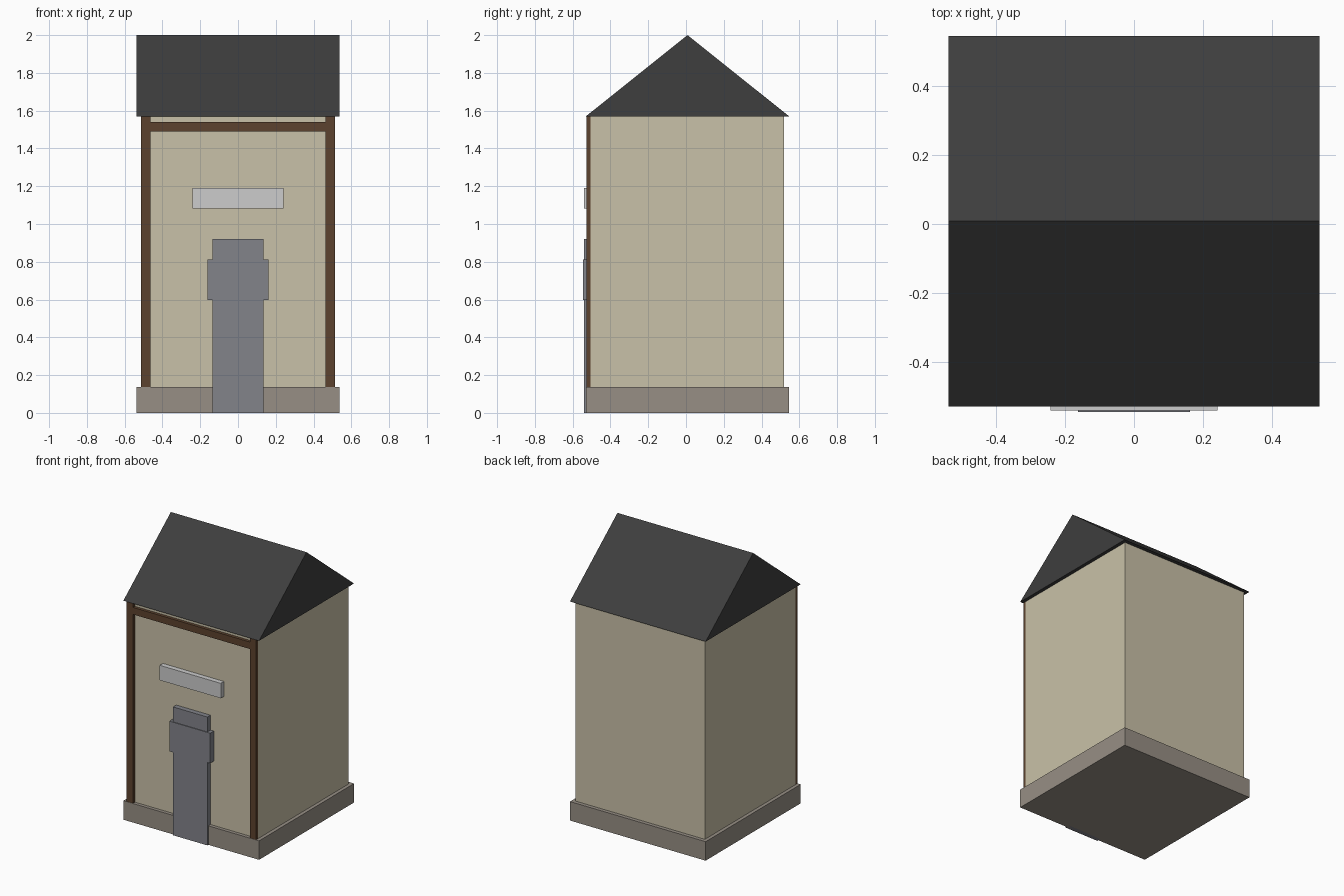
import bpy

if "Cube" in bpy.data.objects:
    bpy.data.objects.remove(bpy.data.objects["Cube"])


def material(name, rgb):
    m = bpy.data.materials.new(name)
    lin = [((c / 255 + 0.055) / 1.055) ** 2.4 for c in rgb]
    m.diffuse_color = (*lin, 1)
    m.use_nodes = True
    m.node_tree.nodes["Principled BSDF"].inputs["Base Color"].default_value = m.diffuse_color
    return m


PLASTER = material("cream plaster", (201, 193, 168))
STONE = material("grey stone", (151, 143, 133))
WOOD = material("brown wood", (92, 66, 46))
SLATE = material("dark slate", (62, 62, 62))
IRON = material("blue grey metal", (130, 131, 138))
PALE = material("pale grey", (204, 204, 204))


def mesh_object(name, verts, faces, mat):
    me = bpy.data.meshes.new(name)
    me.from_pydata(verts, [], faces)
    me.materials.append(mat)
    ob = bpy.data.objects.new(name, me)
    bpy.context.collection.objects.link(ob)
    return ob


def box(name, x, y, z, mat):
    verts = [(a, b, c) for c in z for b in y for a in x]
    faces = [(0, 2, 3, 1), (4, 5, 7, 6), (0, 1, 5, 4),
             (2, 6, 7, 3), (0, 4, 6, 2), (1, 3, 7, 5)]
    return mesh_object(name, verts, faces, mat)


# Plinth and walls
Y0, Y1 = -0.53, 0.546
WALL_FRONT = -0.505
EAVES = 1.57
box("plinth", (-0.538, 0.538), (Y0, Y1), (0, 0.136), STONE)
box("walls", (-0.513, 0.513), (WALL_FRONT, 0.519), (0.136, EAVES), PLASTER)

# Timber frame on the front
for side, xs in (("left", (-0.513, -0.463)), ("right", (0.463, 0.513))):
    box(side + "_post", xs, (-0.528, WALL_FRONT), (0.136, EAVES), WOOD)
box("lintel", (-0.463, 0.463), (-0.527, WALL_FRONT), (1.49, 1.54), WOOD)

# Gabled roof: triangular prism with its ridge along x
profile = [(Y0, EAVES), (Y1, EAVES), ((Y0 + Y1) / 2, 2.0)]
verts = [(x, y, z) for x in (-0.538, 0.538) for y, z in profile]
mesh_object("roof", verts,
            [(0, 2, 1), (3, 4, 5), (0, 1, 4, 3), (1, 2, 5, 4), (2, 0, 3, 5)], SLATE)

# Sign board, and the flat pillar with its wider band
box("sign_board", (-0.242, 0.242), (-0.541, WALL_FRONT), (1.083, 1.19), PALE)
box("pillar", (-0.136, 0.136), (-0.541, WALL_FRONT), (0, 0.92), IRON)
box("pillar_band", (-0.162, 0.162), (-0.546, WALL_FRONT), (0.597, 0.813), IRON)
